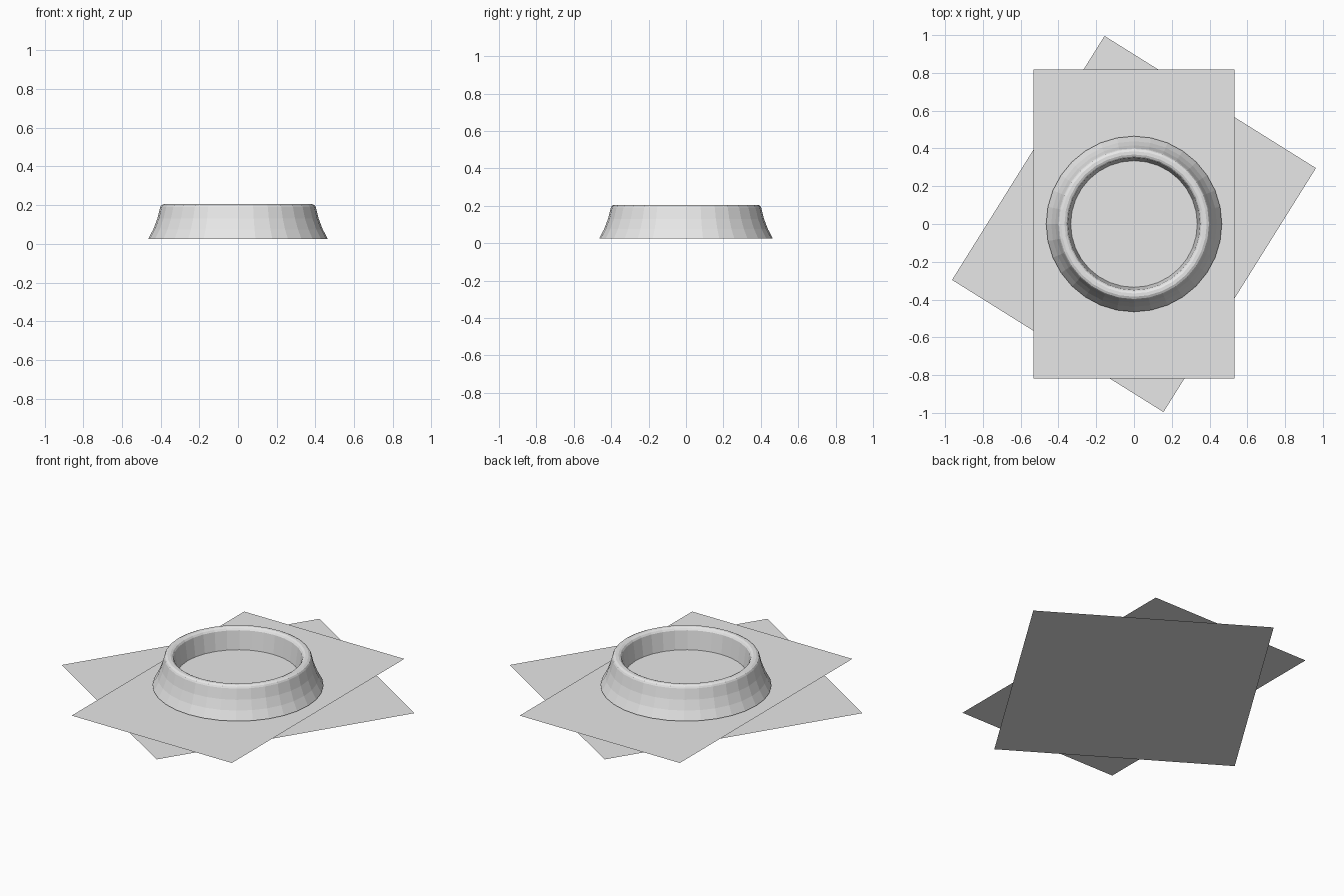
import bpy, bmesh, math

cube = bpy.data.objects.get("Cube")
if cube:
    bpy.data.objects.remove(cube)

SIDES = 32

grey = bpy.data.materials.new("light_grey")
grey.use_nodes = True
colour = (0.8, 0.8, 0.8, 1)
grey.diffuse_color = colour
grey.node_tree.nodes["Principled BSDF"].inputs["Base Color"].default_value = colour


def add_object(name, bm):
    mesh = bpy.data.meshes.new(name)
    bm.to_mesh(mesh)
    bm.free()
    mesh.materials.append(grey)
    obj = bpy.data.objects.new(name, mesh)
    bpy.context.collection.objects.link(obj)
    return obj


def sheet(name, width, depth, z, angle=0):
    bm = bmesh.new()
    bmesh.ops.create_grid(bm, x_segments=1, y_segments=1, size=0.5)
    bmesh.ops.scale(bm, vec=(width, depth, 1), verts=bm.verts)
    obj = add_object(name, bm)
    obj.location.z = z
    obj.rotation_euler.z = math.radians(angle)
    return obj


def lathe(name, profile):
    """Turn an (r, z) profile round the z axis and cap both ends."""
    bm = bmesh.new()
    rings = []
    for r, z in profile:
        rings.append([bm.verts.new((r * math.cos(a), r * math.sin(a), z))
                      for a in (2 * math.pi * i / SIDES for i in range(SIDES))])
    for low, high in zip(rings, rings[1:]):
        for i in range(SIDES):
            j = (i + 1) % SIDES
            bm.faces.new((low[i], low[j], high[j], high[i]))
    bm.faces.new(rings[0][::-1])
    bm.faces.new(rings[-1])
    return add_object(name, bm)


# Two crossed paper sheets, the turned one underneath
sheet("lower_sheet", 1.32, 1.523, 0, -32)
sheet("upper_sheet", 1.063, 1.635, 0.011)

# Flared dish: outer wall, rounded rim, inner wall and raised floor
lathe("dish", [(0.465, 0.024), (0.438, 0.075), (0.417, 0.13), (0.402, 0.19),
               (0.397, 0.199), (0.385, 0.205), (0.368, 0.205), (0.357, 0.2),
               (0.35, 0.19), (0.335, 0.08)])
